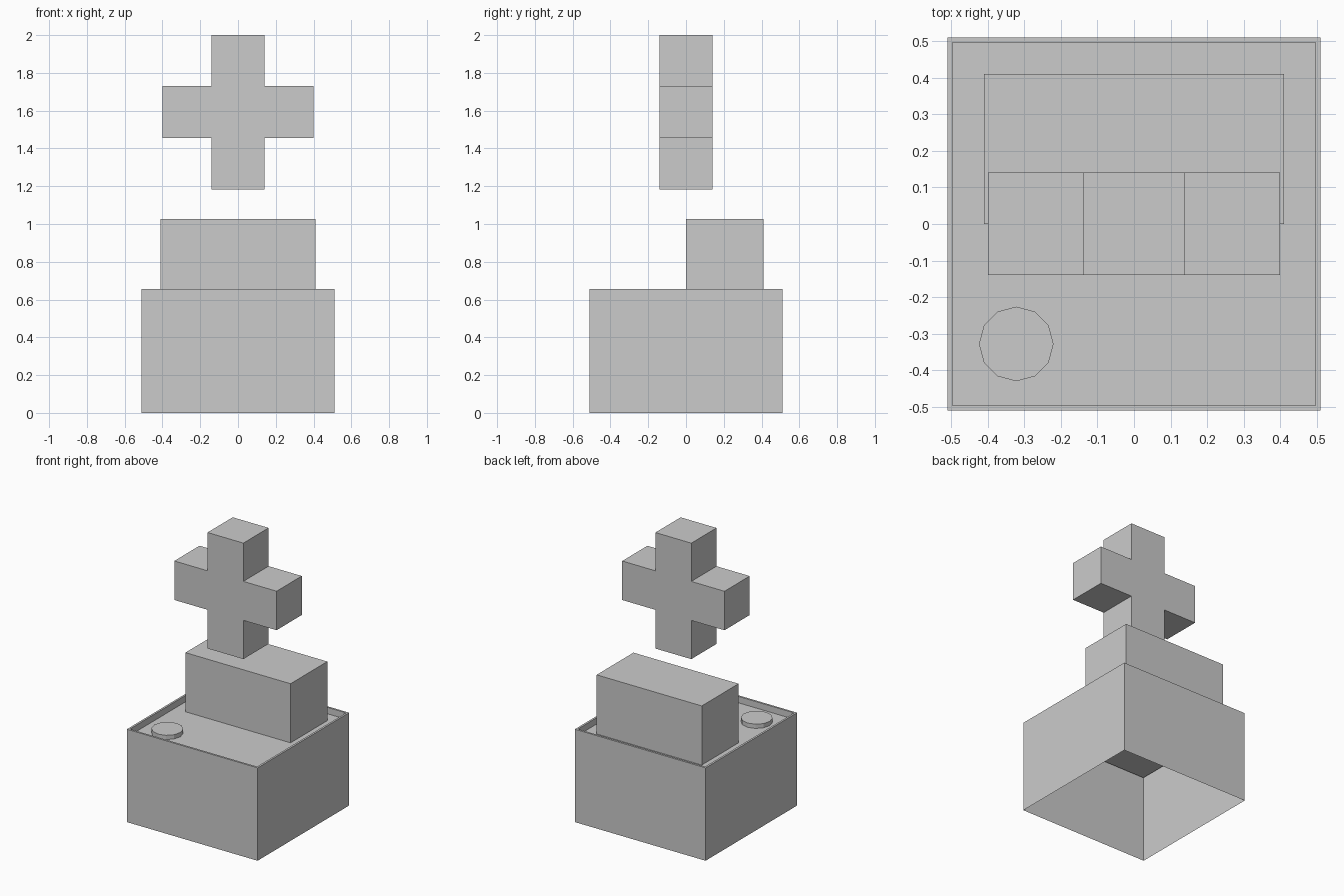
import bpy, bmesh
from math import pi
from mathutils import Matrix, Vector

if "Cube" in bpy.data.objects:
    bpy.data.objects.remove(bpy.data.objects["Cube"])


def finish(name, bm):
    bmesh.ops.recalc_face_normals(bm, faces=bm.faces)
    mesh = bpy.data.meshes.new(name)
    bm.to_mesh(mesh)
    bm.free()
    obj = bpy.data.objects.new(name, mesh)
    bpy.context.collection.objects.link(obj)
    return obj


def box(bm, lo, hi):
    lo, hi = Vector(lo), Vector(hi)
    m = Matrix.Translation((lo + hi) / 2) @ Matrix.Diagonal((*(hi - lo), 1))
    return bmesh.ops.create_cube(bm, size=1, matrix=m)["verts"]


WALL_TOP, ROOF = 0.655, 0.61

# Building shell: open underneath, thin parapet around a sunken roof
bm = bmesh.new()
box(bm, (-0.51, -0.51, 0), (0.51, 0.51, WALL_TOP))
bm.normal_update()
bottom = [f for f in bm.faces if f.normal.z < -0.9]
top = [f for f in bm.faces if f.normal.z > 0.9]
bmesh.ops.delete(bm, geom=bottom, context="FACES_ONLY")
bmesh.ops.inset_region(bm, faces=top, thickness=0.02)
extruded = bmesh.ops.extrude_face_region(bm, geom=top)["geom"]
bmesh.ops.delete(bm, geom=[f for f in top if f.is_valid], context="FACES_ONLY")
for v in extruded:
    if isinstance(v, bmesh.types.BMVert):
        v.co.z = ROOF
mesh_obj = finish("building_shell", bm)

# Upper storey on the rear half of the roof
bm = bmesh.new()
box(bm, (-0.41, 0, ROOF), (0.41, 0.41, 1.027))
finish("upper_block", bm)

# Low twelve-sided roof vent
bm = bmesh.new()
bmesh.ops.create_cone(bm, cap_ends=True, segments=12, radius1=0.102, radius2=0.102,
                      depth=0.03, matrix=Matrix.Translation((-0.322, -0.328, ROOF + 0.015)))
finish("roof_vent", bm)

# Floating cross sign: one plus-shaped profile, extruded in depth
A, L, Z0, Z1, Z2, Z3 = 0.14, 0.399, 1.182, 1.455, 1.73, 2.0
half = [(A, Z0), (A, Z1), (L, Z1), (L, Z2), (A, Z2), (A, Z3)]
profile = half + [(-x, z) for x, z in reversed(half)]
bm = bmesh.new()
face = bm.faces.new([bm.verts.new((x, -0.14, z)) for x, z in profile])
side = bmesh.ops.extrude_face_region(bm, geom=[face], use_keep_orig=True)["geom"]
bmesh.ops.translate(bm, vec=(0, 0.281, 0),
                    verts=[v for v in side if isinstance(v, bmesh.types.BMVert)])
finish("cross_sign", bm)
